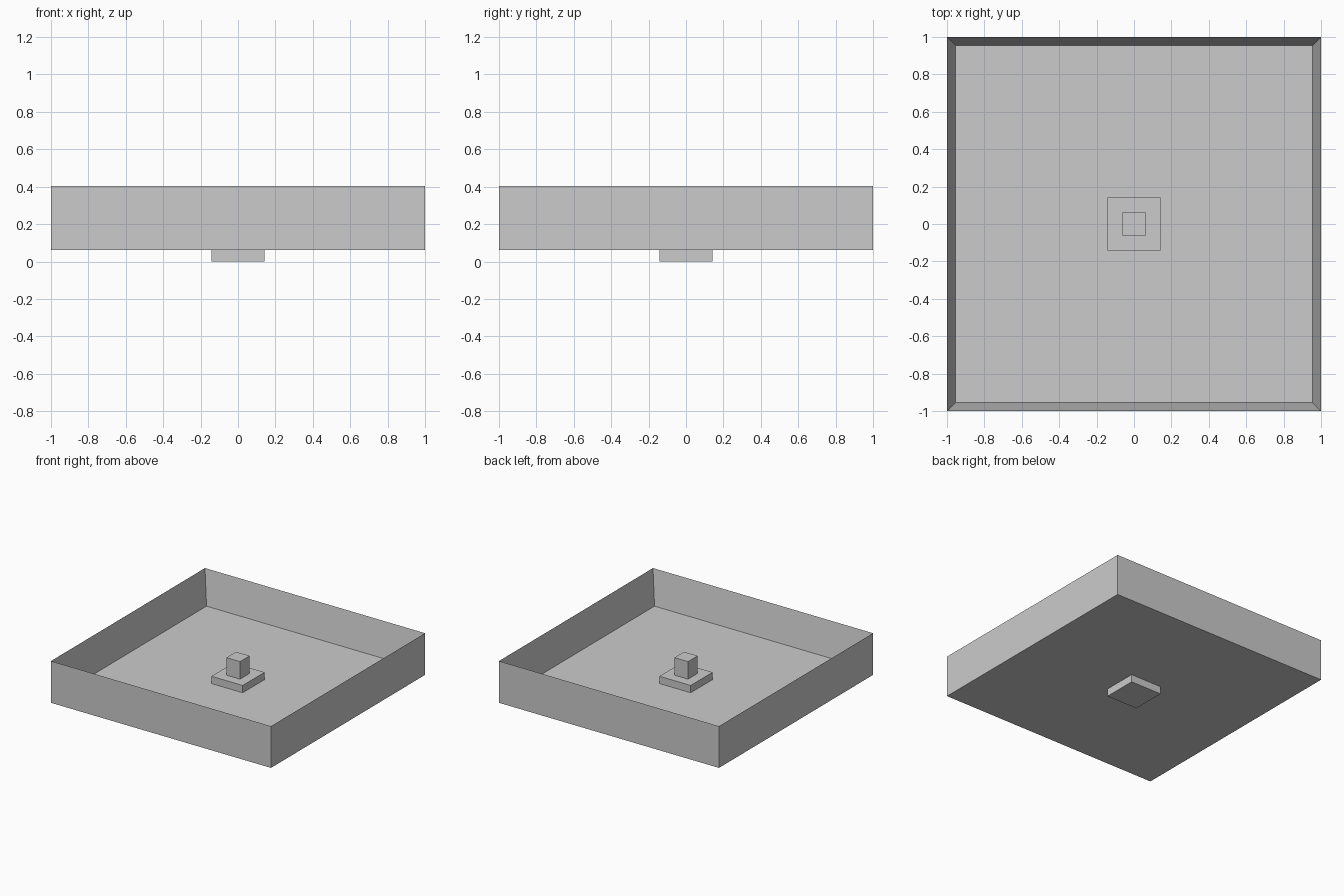
import bpy
import bmesh
from mathutils import Matrix, Vector

cube = bpy.data.objects.get("Cube")
if cube:
    bpy.data.objects.remove(cube, do_unlink=True)

# Single grey material
grey = bpy.data.materials.new("plain_grey")
grey.use_nodes = True
colour = (0.6, 0.6, 0.6, 1)
grey.diffuse_color = colour
grey.node_tree.nodes["Principled BSDF"].inputs["Base Color"].default_value = colour

TRAY_BOTTOM, FLOOR, RIM = 0.062, 0.122, 0.405
WALL = 0.065
PLATE_TOP, POST_TOP = 0.182, 0.326


def block(bm, half, z0, z1):
    """Add a square block centred on the z axis."""
    matrix = Matrix.LocRotScale(Vector((0, 0, (z0 + z1) / 2)), None,
                                Vector((2 * half, 2 * half, z1 - z0)))
    bmesh.ops.create_cube(bm, size=1, matrix=matrix)


def finish(bm, name):
    mesh = bpy.data.meshes.new(name)
    bm.to_mesh(mesh)
    bm.free()
    mesh.materials.append(grey)
    obj = bpy.data.objects.new(name, mesh)
    bpy.context.collection.objects.link(obj)
    return obj


# Open tray: inset the top face for the rim, then sink it to the floor
bm = bmesh.new()
block(bm, 1, TRAY_BOTTOM, RIM)
bm.normal_update()
top = next(f for f in bm.faces if f.normal.z > 0.9)
bmesh.ops.inset_region(bm, faces=[top], thickness=WALL)
for v in top.verts:
    v.co.z = FLOOR
bm.normal_update()
finish(bm, "tray")

# Square plate passing through the floor, and the post standing on it
for name, half, z0, z1 in (("base_plate", 0.142, 0, PLATE_TOP),
                           ("post", 0.062, PLATE_TOP, POST_TOP)):
    bm = bmesh.new()
    block(bm, half, z0, z1)
    finish(bm, name)
